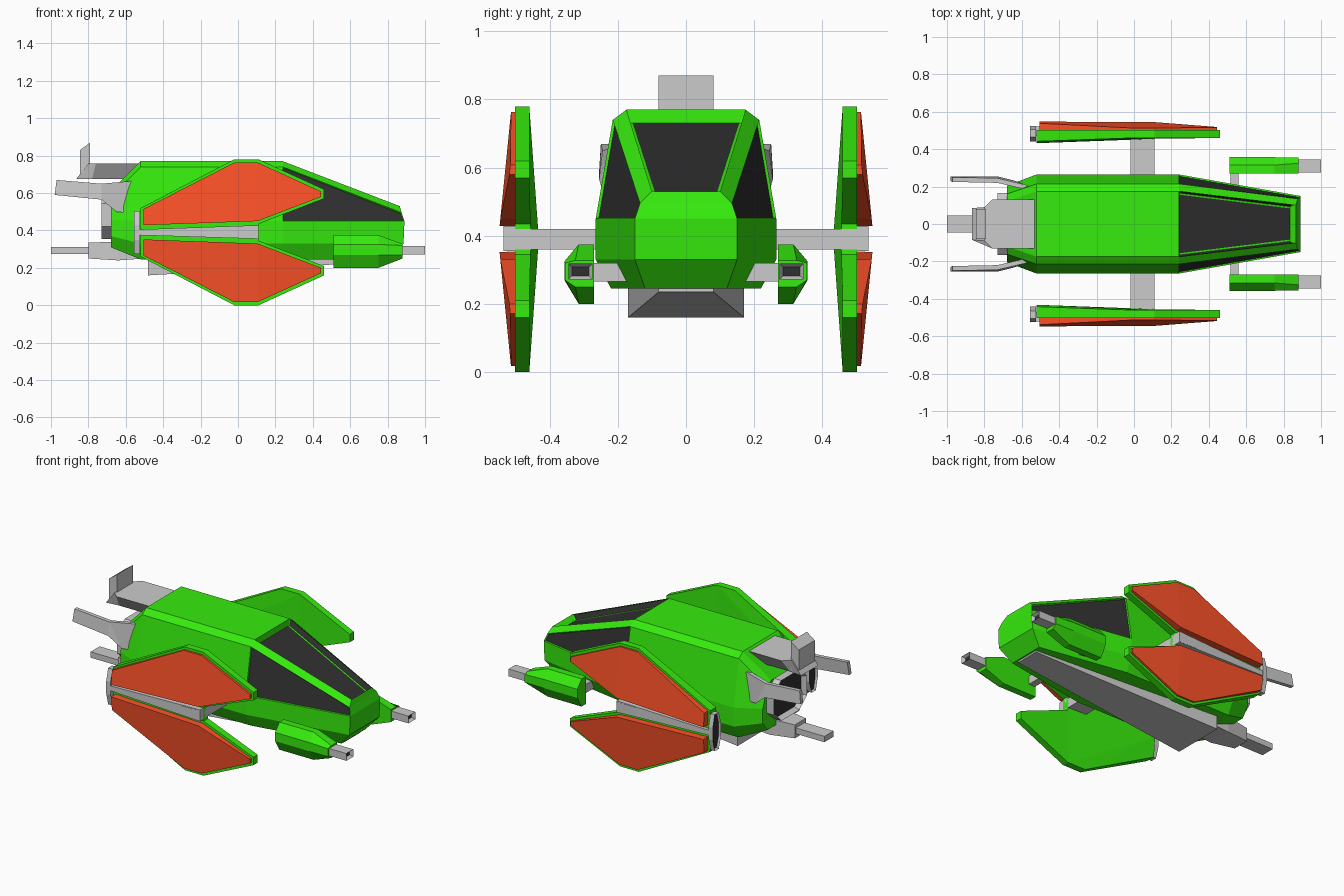
import bpy, bmesh

if "Cube" in bpy.data.objects:
    bpy.data.objects.remove(bpy.data.objects["Cube"])


def material(name, rgb):
    m = bpy.data.materials.new(name)
    m.diffuse_color = (*rgb, 1)
    m.use_nodes = True
    m.node_tree.nodes["Principled BSDF"].inputs["Base Color"].default_value = m.diffuse_color
    return m


GREEN = material("green", (0.037, 0.83, 0.004))
RED = material("red", (1.0, 0.085, 0.022))
DARK = material("dark", (0.03, 0.03, 0.03))
GREY = material("grey", (0.8, 0.8, 0.8))


def loft(name, rings, mat, mirror=False, cap_faces=None, insets=()):
    """Join rings of (x, y, z) points; insets are (test, width, depth) dark recesses."""
    bm = bmesh.new()
    rows = [[bm.verts.new(p) for p in r] for r in rings]
    n = len(rows[0])
    for a, b in zip(rows, rows[1:]):
        for i in range(n):
            j = (i + 1) % n
            bm.faces.new((a[i], a[j], b[j], b[i]))
    for row in (rows[0], rows[-1]):
        for idx in cap_faces or [range(n)]:
            bm.faces.new([row[i] for i in idx])
    bmesh.ops.recalc_face_normals(bm, faces=bm.faces)
    bm.normal_update()
    for test, width, depth in insets:
        for f in [f for f in bm.faces if test(f.calc_center_median(), f.normal)]:
            bmesh.ops.inset_individual(bm, faces=[f], thickness=width, depth=0)
            bmesh.ops.translate(bm, verts=f.verts, vec=f.normal * -depth)
            f.material_index = 1
    me = bpy.data.meshes.new(name)
    bm.to_mesh(me)
    bm.free()
    me.materials.append(mat)
    me.materials.append(DARK)
    ob = bpy.data.objects.new(name, me)
    bpy.context.collection.objects.link(ob)
    if mirror:
        mod = ob.modifiers.new("mirror", 'MIRROR')
        mod.use_axis = (False, True, False)
    return ob


def rect(x, y0, y1, z0, z1):
    return [(x, y0, z0), (x, y1, z0), (x, y1, z1), (x, y0, z1)]


def box(name, x, y, z, mat=GREY, **kw):
    return loft(name, [rect(x[0], *y, *z), rect(x[1], *y, *z)], mat, **kw)


def both(half):
    return half + [(x, -y, z) for x, y, z in reversed(half)]


# Hull with recessed canopy windows
main = [(0.175, 0.77), (0.215, 0.74), (0.265, 0.45), (0.265, 0.33), (0.22, 0.245)]
tail = [(0.12, 0.61), (0.16, 0.58), (0.205, 0.46), (0.205, 0.37), (0.16, 0.31)]
nose = [(0.865, 0.10, 0.53), (0.875, 0.135, 0.495), (0.89, 0.15, 0.45),
        (0.885, 0.15, 0.33), (0.81, 0.12, 0.245)]
loft("hull", [both([(-0.68, y, z) for y, z in tail]),
              both([(-0.52, y, z) for y, z in main]),
              both([(0.24, y, z) for y, z in main]), both(nose)], GREEN,
     cap_faces=[(0, 1, 8, 9), (1, 2, 7, 8), (2, 3, 6, 7), (3, 4, 5, 6)],
     insets=[(lambda c, n: 0.3 < c.x < 0.8 and n.z > 0.8 and abs(c.y) < 0.02, 0.025, 0.036),
             (lambda c, n: 0.3 < c.x < 0.8 and abs(n.y) > 0.8 and c.z > 0.48, 0.006, 0.008)])

# Belly keel, deepening towards the rear
loft("belly_keel", [rect(-0.48, -0.17, 0.17, 0.16, 0.26),
                    rect(0.80, -0.08, 0.08, 0.235, 0.26)], GREY)

# Main engine ring
ring = [(0.09, 0.61), (0.165, 0.545), (0.165, 0.42), (0.09, 0.355)]
loft("main_engine", [both([(x, y, z) for y, z in ring]) for x in (-0.66, -0.73)],
     GREY, insets=[(lambda c, n: n.x < -0.9, 0.018, 0.03)])

# Tail plate, rudder and side fins
def plate(z, xr, xs, xf, yr, ys):
    return [(xr, -yr, z), (xs, -ys, z), (xf, -ys, z), (xf, ys, z), (xs, ys, z), (xr, yr, z)]


loft("tail_plate", [plate(0.675, -0.865, -0.78, -0.55, 0.085, 0.075),
                    plate(0.758, -0.80, -0.76, -0.52, 0.09, 0.13)], GREY)
loft("rudder", [[(-0.845, y, 0.69), (-0.79, y, 0.69), (-0.79, y, 0.87), (-0.845, y, 0.83)]
                for y in (-0.08, 0.08)], GREY)
fin = [(-0.56, 0.18, 0.49), (-0.65, 0.21, 0.50), (-0.73, 0.23, 0.565), (-0.98, 0.23, 0.59),
       (-0.97, 0.225, 0.67), (-0.73, 0.22, 0.65), (-0.56, 0.18, 0.665)]
loft("side_fin", [fin, [(x, y + 0.025, z) for x, y, z in fin]], GREY, mirror=True,
     cap_faces=[(0, 1, 5, 6), (1, 2, 5), (2, 3, 4, 5)])

# Tail gun
loft("tail_gun_housing", [rect(-0.50, -0.08, 0.08, 0.25, 0.33),
                          rect(-0.64, -0.08, 0.08, 0.24, 0.34),
                          rect(-0.80, -0.055, 0.055, 0.25, 0.335)], GREY)
box("tail_gun_barrel", (-1.0, -0.79), (-0.045, 0.045), (0.275, 0.312))

# Wing spar and front gun struts
box("wing_spar", (-0.02, 0.11), (-0.535, 0.535), (0.36, 0.42))
box("gun_strut", (0.515, 0.56), (0.10, 0.29), (0.265, 0.32), mirror=True)

# Front guns
pod = [(0.27, 0.20), (0.315, 0.20), (0.357, 0.27), (0.357, 0.325), (0.315, 0.375), (0.27, 0.375)]
tip = [(0.27, 0.25), (0.325, 0.25), (0.355, 0.27), (0.355, 0.32), (0.325, 0.328), (0.27, 0.328)]
loft("gun_pod", [[(x, y, z) for y, z in p] for x, p in ((0.51, pod), (0.75, pod), (0.88, tip))],
     GREEN, mirror=True)
box("gun_barrel", (0.86, 1.0), (0.275, 0.345), (0.272, 0.318), mirror=True,
    insets=[(lambda c, n: n.x > 0.9, 0.014, 0.02)])

# Wings: upper and lower halves about the spar height
MID = 0.39
slab = [(-0.52, 0, 0.432), (-0.52, 0.13, 0.442), (-0.02, 0.39, 0.46), (0.11, 0.39, 0.46),
        (0.46, 0.23, 0.46), (0.46, 0.18, 0.46), (0.11, 0.045, 0.456), (0.11, 0, 0.455)]
panel = [(-0.505, 0.038), (-0.505, 0.125), (-0.02, 0.373), (0.105, 0.373),
         (0.445, 0.218), (0.445, 0.19), (0.105, 0.06)]


def panel_y(x, h):
    return 0.547 - 0.033 * (h - 0.04) / 0.33 - 0.014 * max(0, x - 0.11) / 0.35


for s, side in ((1, "upper"), (-1, "lower")):
    loft(side + "_wing", [[(x, y, MID + s * h) for x, h, y in slab],
                          [(x, 0.502, MID + s * h) for x, h, y in slab]],
         GREEN, mirror=True, cap_faces=[(0, 1, 2), (0, 2, 3), (0, 3, 6, 7), (3, 4, 5, 6)])
    loft(side + "_wing_panel", [[(x, 0.50, MID + s * h) for x, h in panel],
                                [(x, panel_y(x, h), MID + s * h) for x, h in panel]],
         RED, mirror=True, cap_faces=[(0, 1, 2), (0, 2, 3, 6), (3, 4, 5, 6)])

# Tapered strip between the panels and the engine at the wing's rear edge
loft("wing_strip", [rect(-0.54, 0.47, 0.522, 0.375, 0.405),
                    rect(0.11, 0.47, 0.535, 0.355, 0.428)], GREY, mirror=True)
octagon = [(0.465, 0.275), (0.505, 0.275), (0.524, 0.35), (0.524, 0.43),
           (0.505, 0.505), (0.465, 0.505), (0.441, 0.43), (0.441, 0.35)]
loft("wing_engine", [[(x, y, z) for y, z in octagon] for x in (-0.525, -0.555)], GREY,
     mirror=True, insets=[(lambda c, n: n.x < -0.9, 0.009, 0.012)])
